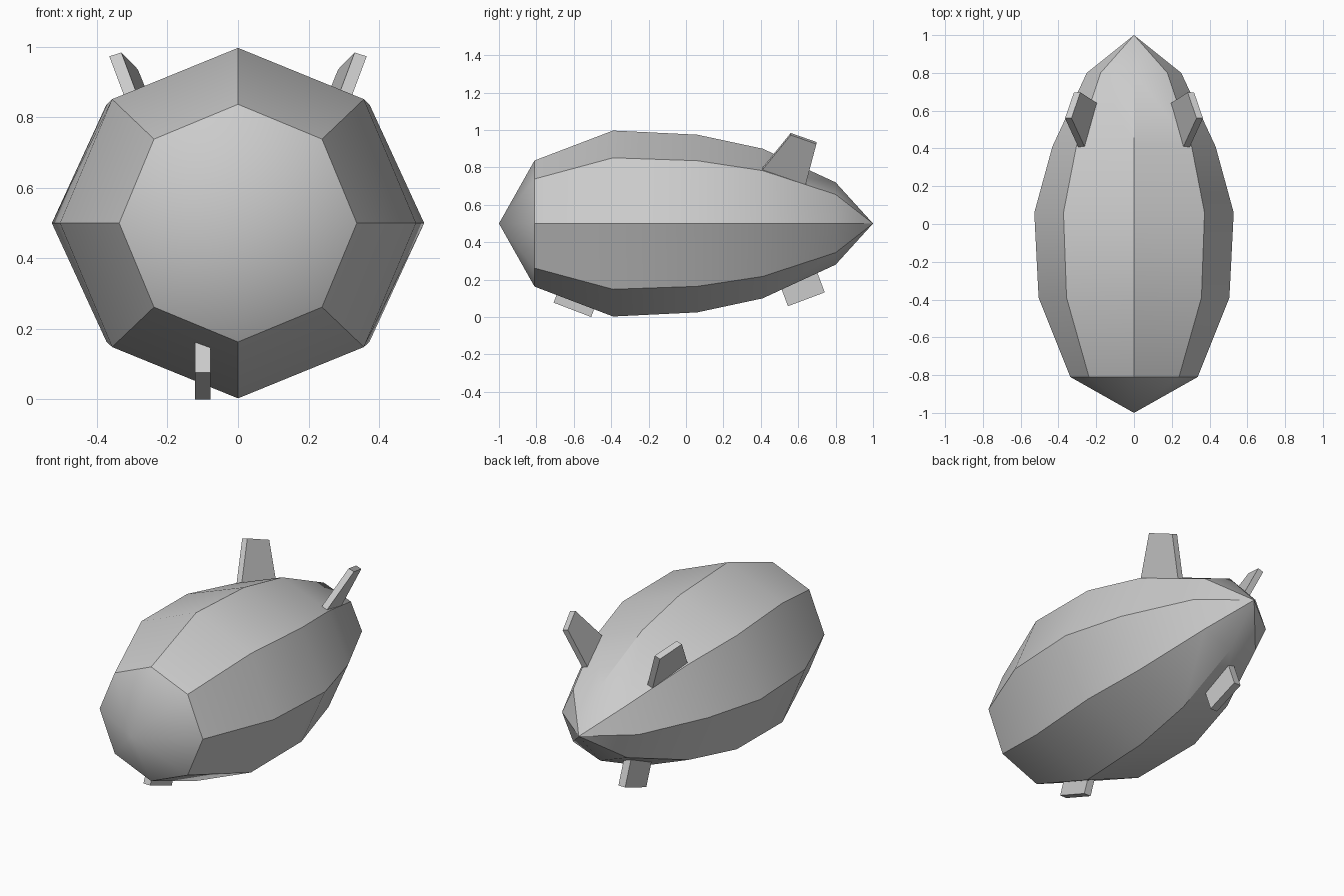
import bpy
import bmesh
import math
from mathutils import Vector

if "Cube" in bpy.data.objects:
    bpy.data.objects.remove(bpy.data.objects["Cube"])

# One plain grey for the whole airship
grey = bpy.data.materials.new("light grey")
grey.use_nodes = True
colour = (0.6, 0.6, 0.6, 1)
grey.diffuse_color = colour
grey.node_tree.nodes["Principled BSDF"].inputs["Base Color"].default_value = colour


def make_object(name, bm):
    bmesh.ops.recalc_face_normals(bm, faces=bm.faces)
    mesh = bpy.data.meshes.new(name)
    bm.to_mesh(mesh)
    bm.free()
    mesh.materials.append(grey)
    obj = bpy.data.objects.new(name, mesh)
    bpy.context.collection.objects.link(obj)
    return obj


def plate(name, outline, thickness):
    """Four-cornered fin: an outline swept along a thickness vector."""
    bm = bmesh.new()
    face = bm.faces.new([bm.verts.new(p) for p in outline])
    swept = bmesh.ops.extrude_face_region(bm, geom=[face], use_keep_orig=True)
    moved = [g for g in swept["geom"] if isinstance(g, bmesh.types.BMVert)]
    bmesh.ops.translate(bm, verts=moved, vec=thickness)
    return make_object(name, bm)


# Hull: octagonal rings (y, half width, half height) closed by two points
SIDES = 8
CENTRE = 0.5
stations = [(-0.81, 0.337, 0.337), (-0.39, 0.505, 0.497), (0.06, 0.528, 0.475),
            (0.41, 0.432, 0.4), (0.8, 0.25, 0.22)]
bm = bmesh.new()
rings = []
for y, width, height in stations:
    ring = []
    for i in range(SIDES):
        a = math.tau * i / SIDES
        ring.append(bm.verts.new((width * math.cos(a), y, CENTRE + height * math.sin(a))))
    rings.append(ring)
nose = bm.verts.new((0, -1, CENTRE))
tail = bm.verts.new((0, 1, CENTRE))
for i in range(SIDES):
    j = (i + 1) % SIDES
    bm.faces.new((nose, rings[0][i], rings[0][j]))
    bm.faces.new((tail, rings[-1][j], rings[-1][i]))
    for a, b in zip(rings, rings[1:]):
        bm.faces.new((a[i], b[i], b[j], a[j]))
hull = make_object("hull", bm)
bpy.ops.object.select_all(action="DESELECT")
hull.select_set(True)
bpy.context.view_layer.objects.active = hull
bpy.ops.object.shade_smooth_by_angle(angle=math.radians(30))

# Upper tail fins: tapered, leaning outwards, roots sunk into the hull
tip_front, tip_back = Vector((0.331, 0.56, 0.984)), Vector((0.284, 0.697, 0.936))
root_front, root_back = Vector((0.262, 0.41, 0.8)), Vector((0.196, 0.64, 0.72))
root_front = tip_front.lerp(root_front, 1.25)
root_back = tip_back.lerp(root_back, 1.25)
for side, name in ((1, "left_tail_fin"), (-1, "right_tail_fin")):
    outline = [(side * p.x, p.y, p.z) for p in (tip_front, tip_back, root_back, root_front)]
    plate(name, outline, (side * 0.034, 0, -0.011))


# Lower fins: rectangular plates square to the hull bottom
def lower_fin(name, front, back, depth):
    front, back = Vector((-0.122, *front)), Vector((-0.122, *back))
    along = (back - front).normalized()
    up = Vector((0, -along.z, along.y)) * depth
    plate(name, [front, back, back + up, front + up], (0.044, 0, 0))


lower_fin("front_lower_fin", (-0.708, 0.077), (-0.507, 0.0), 0.16)
lower_fin("rear_lower_fin", (0.545, 0.058), (0.742, 0.132), 0.2)
